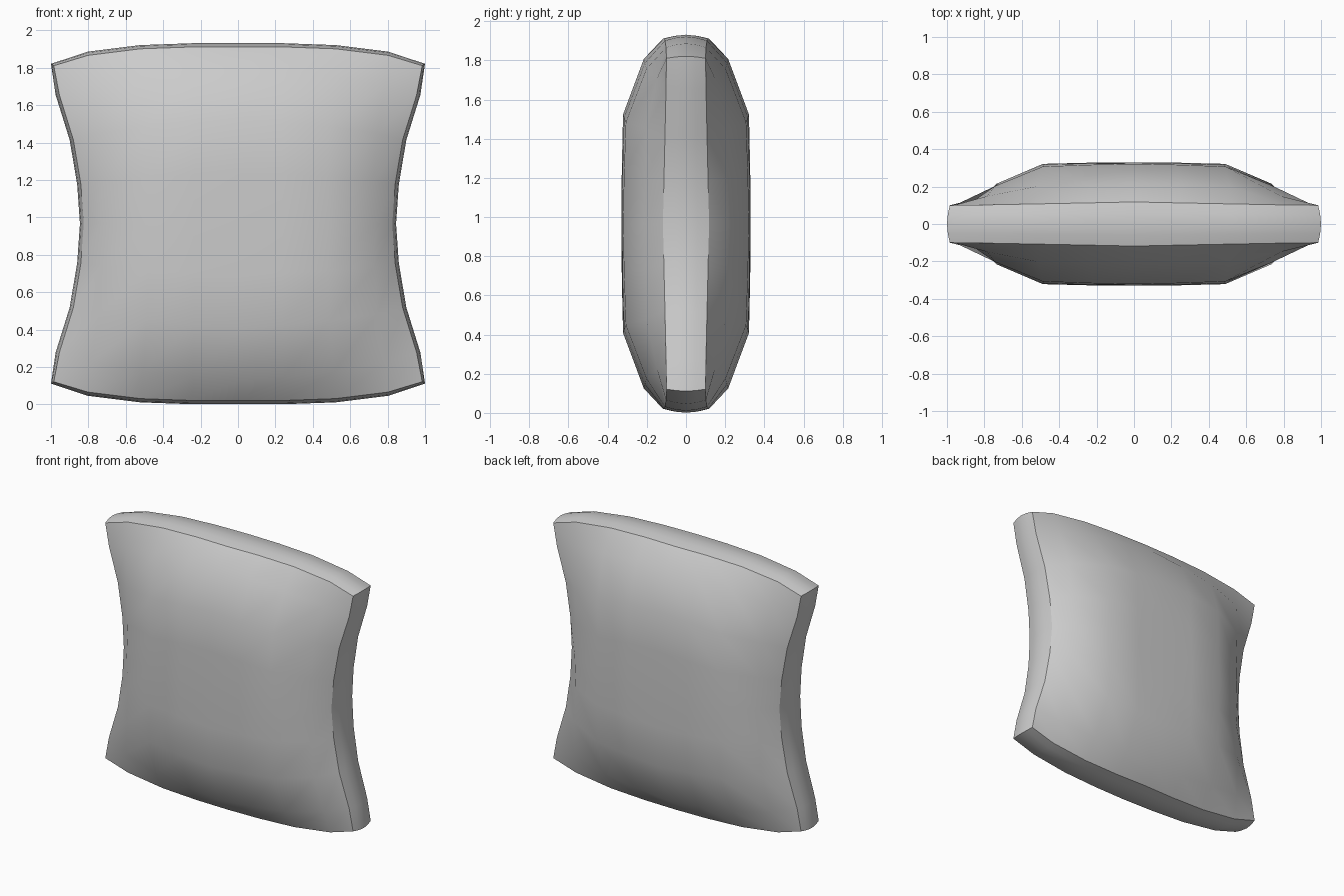
import bpy, bmesh

if "Cube" in bpy.data.objects:
    bpy.data.objects.remove(bpy.data.objects["Cube"])

N = 4
ZC = 0.966
EDGE = [0, .25, .53, .815, 1]         # grid spacing along the outline
MID = [0, .29, .59, .89, 1]           # grid spacing through the middle
HALF_W = [.825, .84, .88, .955, .985]    # half width from mid height to corner
HALF_H = [.945, .945, .935, .90, .845]   # half height from centre to corner
PUFF = [1, .99, .96, .46, 0]          # bulge of the padded faces


def sign(n):
    return (n > 0) - (n < 0)


def outline_point(i, j):
    a, b = abs(i), abs(j)
    fx = MID[a] + (EDGE[a] - MID[a]) * MID[b]
    fz = MID[b] + (EDGE[b] - MID[b]) * MID[a]
    return sign(i) * fx * HALF_W[b], sign(j) * fz * HALF_H[a]


def rim_depth(i, j):
    # the side band is slightly narrower towards the corners
    return .118 - .018 * MID[abs(i)] * MID[abs(j)]


bm = bmesh.new()
span = range(-N, N + 1)

# Front and back padded faces
sides = {}
for s in (-1, 1):
    g = {}
    for i in span:
        for j in span:
            x, z = outline_point(i, j)
            y = rim_depth(i, j) + .212 * PUFF[abs(i)] * PUFF[abs(j)]
            g[i, j] = bm.verts.new((x, s * y, z + ZC))
    for i in range(-N, N):
        for j in range(-N, N):
            bm.faces.new((g[i, j], g[i + 1, j], g[i + 1, j + 1], g[i, j + 1]))
    sides[s] = g

# Rounded side band joining the two faces
loop = ([(i, -N) for i in range(-N, N)] + [(N, j) for j in range(-N, N)]
        + [(i, N) for i in range(N, -N, -1)] + [(-N, j) for j in range(N, -N, -1)])
rings = [[sides[-1][p] for p in loop]]
for t, out in ((-.5, .014), (0, .02), (.5, .014)):
    ring = []
    for i, j in loop:
        x, z = outline_point(i, j)
        if abs(i) == N:
            x += sign(i) * out * (.75 if abs(j) == N else 1)
        if abs(j) == N:
            z += sign(j) * out * (.5 if abs(i) == N else 1)
        ring.append(bm.verts.new((x, t * rim_depth(i, j), z + ZC)))
    rings.append(ring)
rings.append([sides[1][p] for p in loop])
n = len(loop)
for a, b in zip(rings, rings[1:]):
    for k in range(n):
        m = (k + 1) % n
        bm.faces.new((a[k], a[m], b[m], b[k]))
bmesh.ops.recalc_face_normals(bm, faces=bm.faces)

# Smooth shading with crisp seams and corner edges
for f in bm.faces:
    f.smooth = True
for ring in (rings[0], rings[-1]):
    for k in range(n):
        bm.edges.get((ring[k], ring[(k + 1) % n])).smooth = False
for a, b in zip(rings, rings[1:]):
    for k in range(0, n, 2 * N):
        bm.edges.get((a[k], b[k])).smooth = False

mesh = bpy.data.meshes.new("cushion")
bm.to_mesh(mesh)
bm.free()
bpy.context.collection.objects.link(bpy.data.objects.new("cushion", mesh))
